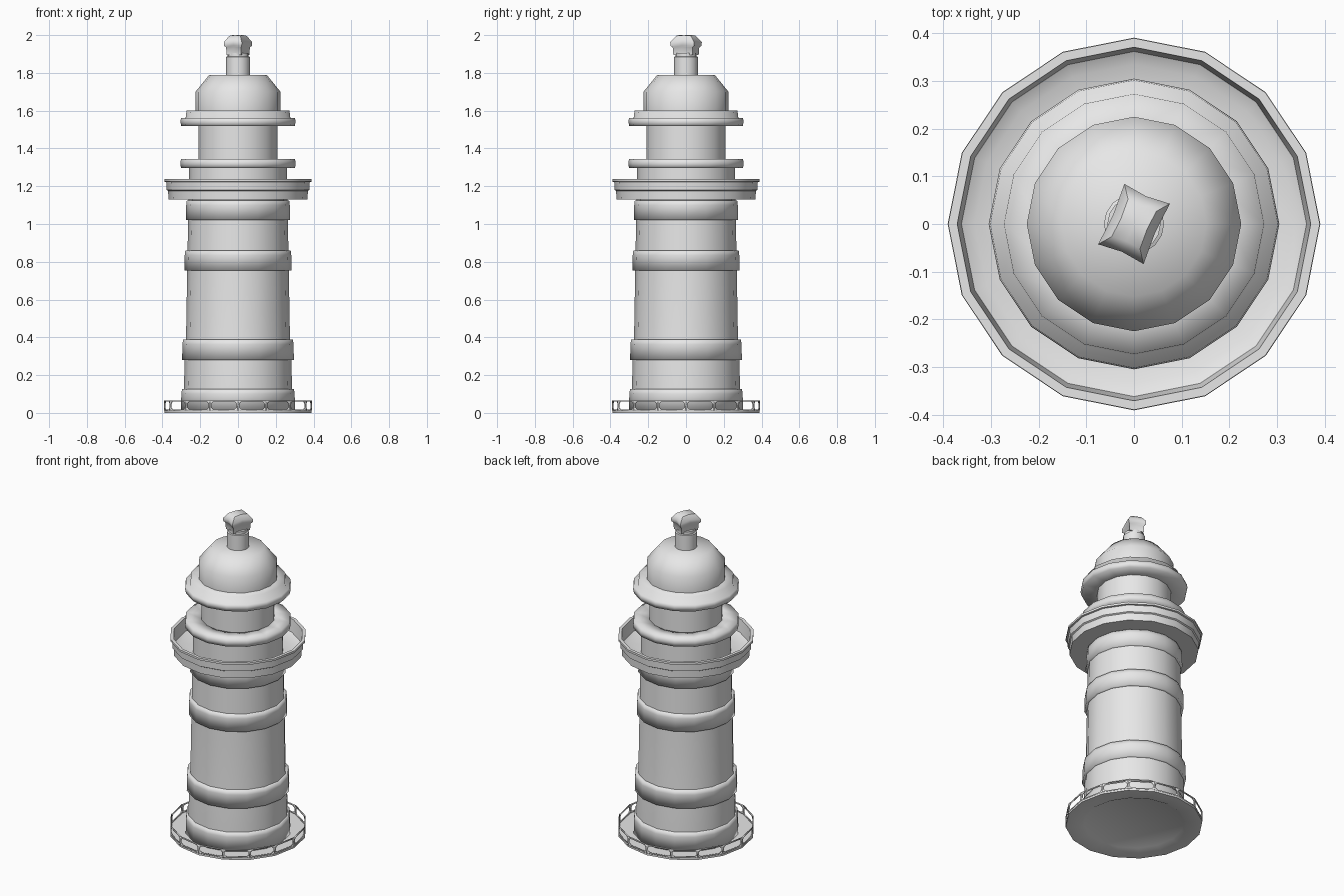
import bpy
import bmesh
import math
from mathutils import Matrix, Vector

if "Cube" in bpy.data.objects:
    bpy.data.objects.remove(bpy.data.objects["Cube"])

SIDES = 16
grey = bpy.data.materials.new("plain grey")
grey.diffuse_color = (0.8, 0.8, 0.8, 1)
grey.use_nodes = True
grey.node_tree.nodes["Principled BSDF"].inputs["Base Color"].default_value = grey.diffuse_color


def finish(bm, name, angle=None):
    bmesh.ops.remove_doubles(bm, verts=bm.verts, dist=0.00005)
    bmesh.ops.recalc_face_normals(bm, faces=bm.faces)
    me = bpy.data.meshes.new(name)
    bm.to_mesh(me)
    bm.free()
    me.materials.append(grey)
    ob = bpy.data.objects.new(name, me)
    bpy.context.collection.objects.link(ob)
    bpy.ops.object.select_all(action='DESELECT')
    ob.select_set(True)
    bpy.context.view_layer.objects.active = ob
    if angle is None:
        bpy.ops.object.shade_smooth()
    else:
        bpy.ops.object.shade_smooth_by_angle(angle=math.radians(angle))
    return ob


def lathe(name, profile, closed=False, angle=None):
    """Turn a (radius, height) profile around the z axis."""
    bm = bmesh.new()
    rings = []
    for r, z in profile:
        rings.append([bm.verts.new((r * math.cos(a), r * math.sin(a), z))
                      for a in (2 * math.pi * i / SIDES for i in range(SIDES))]
                     if r > 0 else [bm.verts.new((0, 0, z))] * SIDES)
    pairs = list(zip(rings, rings[1:]))
    if closed:
        pairs.append((rings[-1], rings[0]))
    for lo, hi in pairs:
        for i in range(SIDES):
            j = (i + 1) % SIDES
            bm.faces.new(list(dict.fromkeys((lo[i], lo[j], hi[j], hi[i]))))
    return finish(bm, name, angle)


# Foot plate with a slightly recessed underside
lathe("foot_plate", [(0, 0.008), (0.285, 0.008), (0.30, 0), (0.39, 0),
                     (0.39, 0.012), (0.30, 0.012), (0, 0.012)], angle=40)

# Railing panels around the foot plate: rectangles with clipped-corner openings
bm = bmesh.new()
half = 0.39 * math.sin(math.pi / SIDES)
apothem = 0.388 * math.cos(math.pi / SIDES)
z0, z1, post, clip = 0.012, 0.066, 0.007, 0.012
for k in range(SIDES):
    turn = Matrix.Rotation(2 * math.pi * (k + 0.5) / SIDES, 4, 'Z')

    def add(y, z):
        return bm.verts.new(turn @ Vector((apothem, y, z)))

    outer, inner = [], []
    for sy, sz in ((-1, 0), (1, 0), (1, 1), (-1, 1)):
        outer.append(add(sy * half, z1 if sz else z0))
        y, z = sy * (half - post), (z1 - 0.007 if sz else z0 + 0.006)
        along = add(y - sy * clip, z)
        up = add(y, z + (-clip if sz else clip))
        inner.append((along, up) if sy * (1 if sz else -1) < 0 and sz or sy > 0 and not sz
                     else (up, along))
    for i in range(4):
        n = (i + 1) % 4
        bm.faces.new((outer[i], *inner[i]))
        bm.faces.new((outer[i], outer[n], inner[n][0], inner[i][1]))
rail = finish(bm, "foot_railing", 20)
solid = rail.modifiers.new("thickness", 'SOLIDIFY')
solid.thickness = 0.006
solid.offset = 0

# Tapering tower wall
lathe("tower_wall", [(0.288, 0.01), (0.283, 0.28), (0.275, 0.40), (0.269, 0.75),
                     (0.264, 1.02), (0.262, 1.14)])


# Raised bands around the tower: bottom, top, lower radius, upper radius
def band(name, lo, hi, r_lo, r_hi):
    lathe(name, [(r_hi - 0.03, lo), (r_lo, lo), (r_lo - 0.002, hi - 0.025),
                 (r_hi, hi), (r_hi - 0.03, hi)], closed=True)


band("foot_band", 0.012, 0.126, 0.302, 0.296)
band("lower_band", 0.28, 0.388, 0.296, 0.291)
band("middle_band", 0.755, 0.86, 0.284, 0.279)
band("upper_band", 1.022, 1.125, 0.276, 0.271)

# Gallery tray with a stepped outside and a low parapet
lathe("gallery", [(0.25, 1.13), (0.368, 1.13), (0.370, 1.175), (0.378, 1.18),
                  (0.380, 1.222), (0.390, 1.224), (0.390, 1.237), (0.371, 1.237),
                  (0.362, 1.16), (0.335, 1.145), (0.25, 1.145)],
      closed=True, angle=50)

# Lantern room and the ledge below its windows
lathe("lantern_base", [(0.26, 1.14), (0.26, 1.297)])
lathe("lantern_ledge", [(0.20, 1.297), (0.302, 1.297), (0.305, 1.32),
                        (0.302, 1.345), (0.20, 1.345)], closed=True, angle=100)
lathe("lantern_room", [(0.21, 1.34), (0.21, 1.525)])

# Roof brim and dome
lathe("roof_brim", [(0, 1.518), (0.20, 1.518), (0.300, 1.518), (0.305, 1.54),
                    (0.302, 1.56), (0.276, 1.563), (0.273, 1.60), (0.20, 1.60)],
      angle=100)
lathe("roof_dome", [(0.225, 1.595), (0.225, 1.70), (0.152, 1.79), (0, 1.79)])

# Vent pipe on the dome
lathe("vent_pipe", [(0.063, 1.785), (0.063, 1.885), (0.056, 1.888),
                    (0.056, 1.905), (0, 1.905)], angle=40)

# Turned rectangular vent cap with pinched sides and a raised crown
bm = bmesh.new()
turn = Matrix.Rotation(math.radians(-23.5), 4, 'Z')
loops = []
for scale, z, dip in ((0.80, 1.896, 0), (0.84, 1.936, 0), (0.97, 1.946, 0.004),
                      (1.0, 1.974, 0.012), (0.62, 2.0, 0.004)):
    ring = []
    for sx, sy in ((1, 1), (0, 1), (-1, 1), (-1, 0), (-1, -1), (0, -1), (1, -1), (1, 0)):
        corner = sx and sy
        f = scale if corner else scale * 0.92
        ring.append(bm.verts.new(turn @ Vector((sx * 0.052 * f, sy * 0.069 * f,
                                                z - (dip if corner else 0)))))
    loops.append(ring)
for lo, hi in zip(loops, loops[1:]):
    for i in range(8):
        j = (i + 1) % 8
        bm.faces.new((lo[i], lo[j], hi[j], hi[i]))
bm.faces.new(loops[0])
peak = bm.verts.new((0, 0, 2.0))
for i in range(8):
    bm.faces.new((loops[-1][i], loops[-1][(i + 1) % 8], peak))
finish(bm, "vent_cap", 50)
